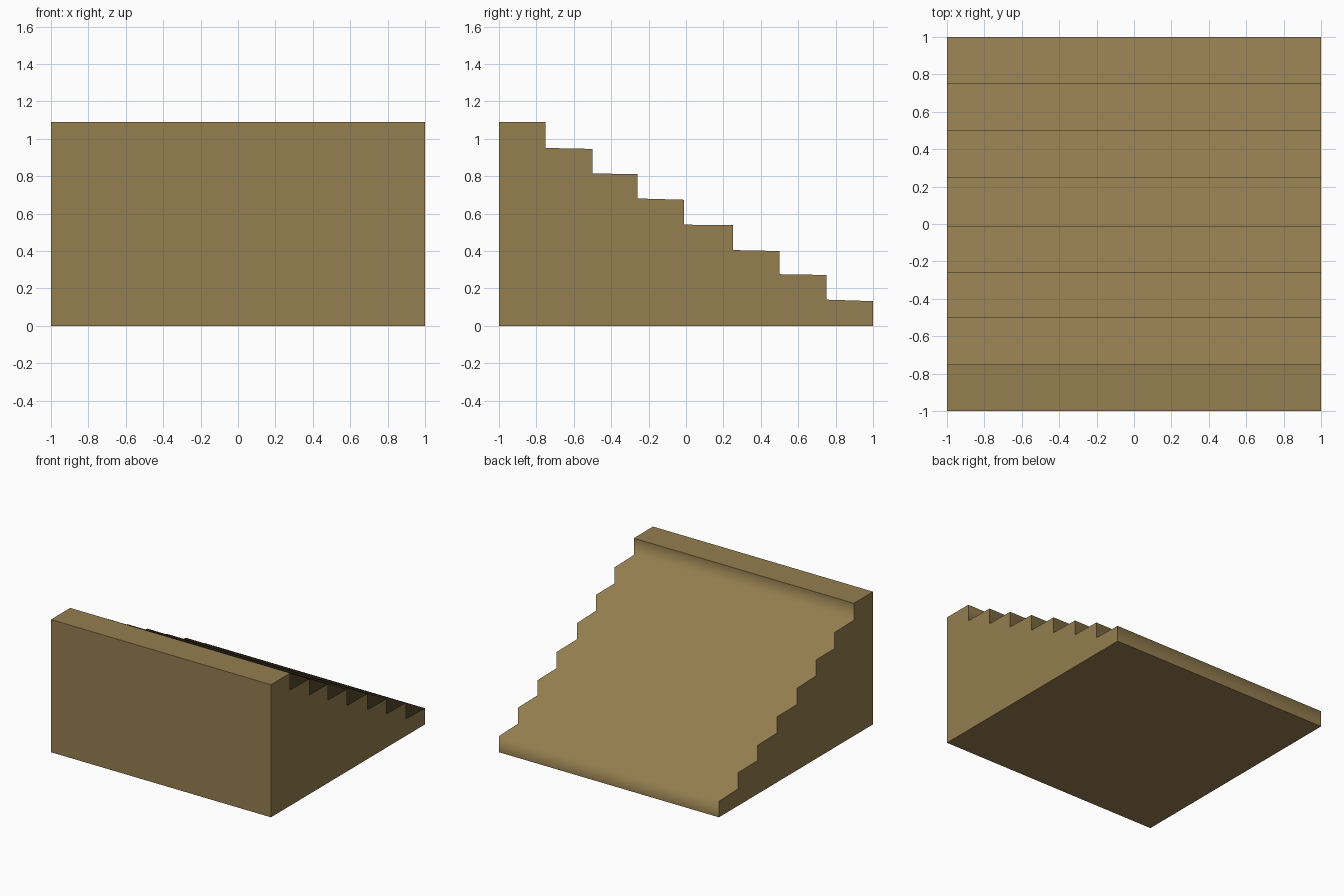
import bpy, bmesh

if "Cube" in bpy.data.objects:
    bpy.data.objects.remove(bpy.data.objects["Cube"])

# Stair side profile (y, z): flat top landing, then seven gently sloping treads
risers = [-0.75, -0.50, -0.26, -0.01, 0.25, 0.50, 0.75]
tread_backs = [0.951, 0.814, 0.681, 0.541, 0.405, 0.276, 0.140]
tread_noses = [0.946, 0.812, 0.674, 0.538, 0.400, 0.272, 0.132]
profile = [(-1.0, 0.0), (-1.0, 1.09), (risers[0], 1.09)]
for i, (zb, zn) in enumerate(zip(tread_backs, tread_noses)):
    nose = risers[i + 1] if i < 6 else 1.0
    profile += [(risers[i], zb), (nose, zn)]
profile.append((1.0, 0.0))

# Extrude the profile across the width
bm = bmesh.new()
left = [bm.verts.new((-1, y, z)) for y, z in profile]
right = [bm.verts.new((1, y, z)) for y, z in profile]
bm.faces.new(left)
bm.faces.new(right[::-1])
n = len(profile)
for i in range(n):
    j = (i + 1) % n
    f = bm.faces.new((left[i], right[i], right[j], left[j]))
    # Treads and risers share soft shading; landing, front and base stay flat
    f.smooth = 2 <= i <= n - 2
for e in bm.edges:
    e.smooth = all(f.smooth for f in e.link_faces)
bmesh.ops.recalc_face_normals(bm, faces=bm.faces)

mesh = bpy.data.meshes.new("staircase")
bm.to_mesh(mesh)
bm.free()
stairs = bpy.data.objects.new("staircase", mesh)
bpy.context.collection.objects.link(stairs)

# Single wood-brown colour
mat = bpy.data.materials.new("wood brown")
mat.diffuse_color = (0.300, 0.209, 0.080, 1)
mat.use_nodes = True
mat.node_tree.nodes["Principled BSDF"].inputs["Base Color"].default_value = mat.diffuse_color
mesh.materials.append(mat)
